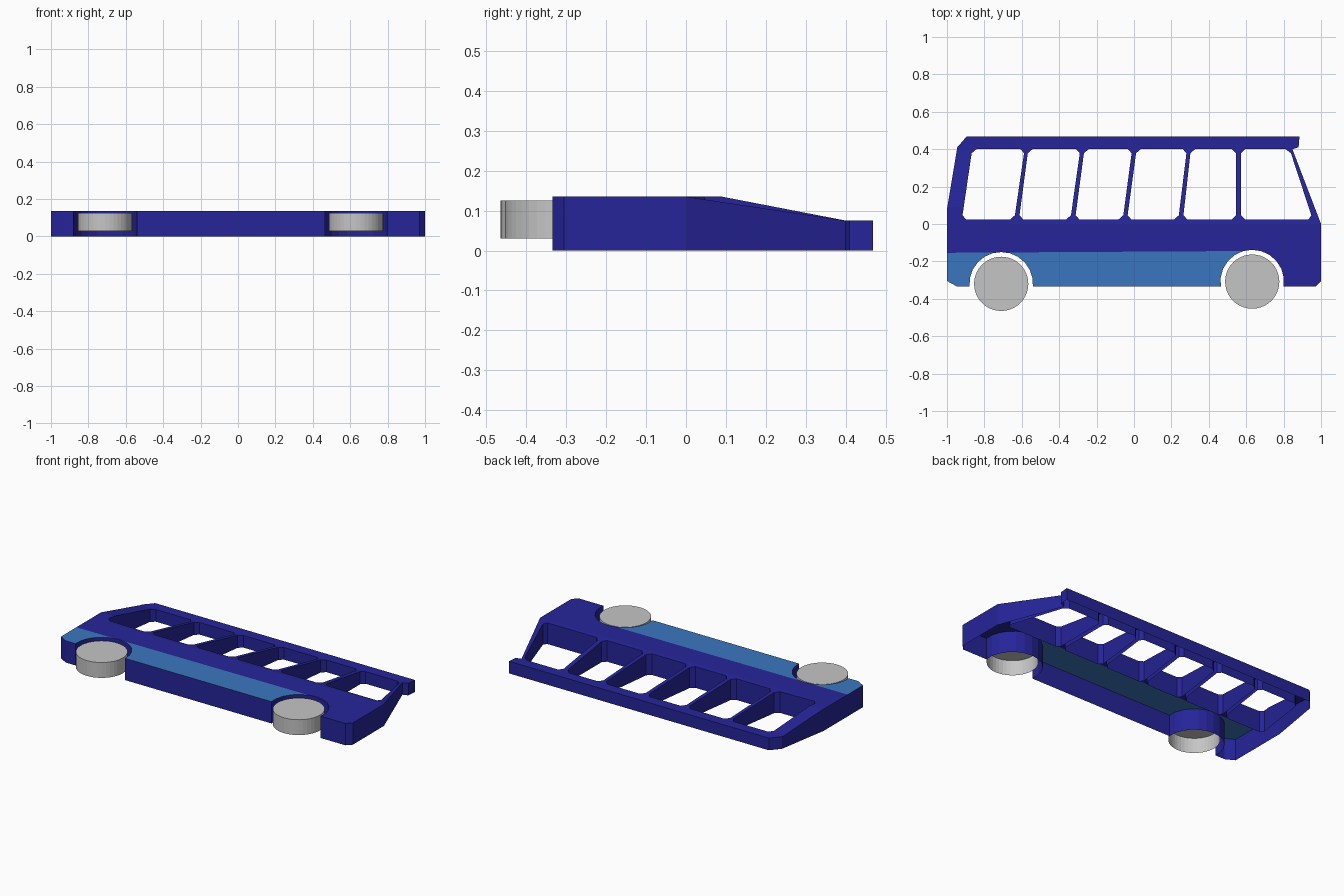
import bpy, bmesh, math
from mathutils import Vector

if "Cube" in bpy.data.objects:
    bpy.data.objects.remove(bpy.data.objects["Cube"])


def material(name, rgb):
    m = bpy.data.materials.new(name)
    m.diffuse_color = (*rgb, 1)
    m.use_nodes = True
    m.node_tree.nodes["Principled BSDF"].inputs["Base Color"].default_value = m.diffuse_color
    return m


NAVY = material("navy blue", (0.019, 0.018, 0.32))
LIGHT = material("light blue", (0.043, 0.18, 0.52))
GREY = material("wheel grey", (0.56, 0.56, 0.56))

FLOOR = -0.335
SILL, HEAD = 0.025, 0.40
WHEELS = [(-0.71, -0.32), (0.632, -0.308)]


def finish(bm, name, mats):
    """Face the shell outwards and store it as an object."""
    bmesh.ops.recalc_face_normals(bm, faces=bm.faces)
    bm.normal_update()
    if max(bm.faces, key=lambda f: abs(f.normal.z) * f.calc_area()).normal.z < 0:
        bmesh.ops.reverse_faces(bm, faces=bm.faces)
    me = bpy.data.meshes.new(name)
    bm.to_mesh(me)
    bm.free()
    for m in mats:
        me.materials.append(m)
    ob = bpy.data.objects.new(name, me)
    bpy.context.collection.objects.link(ob)
    return ob


def arch(cx, cy, r=0.17, n=12):
    """Wheel arch points, rear to front."""
    d = math.asin((cy - FLOOR) / r)
    out = []
    for i in range(n + 1):
        a = math.pi + d - (math.pi + 2 * d) * i / n
        out.append((cx + r * math.cos(a), cy + r * math.sin(a)))
    return out


def chamfer(points, c=0.022):
    """Clip every corner of a window."""
    out = []
    for i, p in enumerate(points):
        p = Vector(p)
        for q in (points[i - 1], points[(i + 1) % len(points)]):
            out.append(tuple(p + (Vector(q) - p).normalized() * c))
    return out


def height(x, y):
    """Relief height: flat body, leaning window band, low roof rail."""
    start = 0.09 if x < -0.8 else 0.0
    t = min(1, max(0, (y - start) / (HEAD - start)))
    return 0.135 - 0.06 * t


# Bus body outline and window openings
outline = [(-1, -0.305), (-0.945, FLOOR)]
outline += arch(*WHEELS[0]) + arch(*WHEELS[1])
outline += [(0.97, FLOOR), (1, -0.305), (1, 0), (0.847, 0.40), (0.88, 0.41),
            (0.885, 0.468), (-0.895, 0.468), (-0.945, 0.41), (-1, 0.08)]
# bottom left, bottom right, top right, top left
windows = [(-0.92, -0.64, -0.585, -0.865), (-0.615, -0.34, -0.287, -0.565),
           (-0.315, -0.06, -0.01, -0.265), (-0.037, 0.237, 0.283, 0.014),
           (0.262, 0.545, 0.545, 0.304), (0.573, 0.955, 0.832, 0.573)]
loops = [outline] + [chamfer([(a, SILL), (b, SILL), (c, HEAD), (d, HEAD)])
                     for a, b, c, d in windows]

bm = bmesh.new()
for pts in loops:
    vs = [bm.verts.new((x, y, 0)) for x, y in pts]
    for i in range(len(vs)):
        bm.edges.new((vs[i - 1], vs[i]))
bmesh.ops.triangle_fill(bm, use_beauty=True, edges=bm.edges[:], normal=(0, 0, 1))

# Cuts for the slope creases and the lower colour band
for y, tilt in ((-0.148, -0.006), (0.0, 0), (0.09, 0), (HEAD - 0.001, 0)):
    bmesh.ops.bisect_plane(bm, geom=bm.verts[:] + bm.edges[:] + bm.faces[:],
                           dist=1e-5, plane_co=(0, y, 0), plane_no=(tilt, 1, 0))
for v in bm.verts:
    v.co.z = height(v.co.x, v.co.y)

# Side walls and window walls, open underneath
rim = [e for e in bm.edges if e.is_boundary]
res = bmesh.ops.extrude_edge_only(bm, edges=rim)
for g in res["geom"]:
    if isinstance(g, bmesh.types.BMVert):
        g.co.z = 0
bm.normal_update()
for f in bm.faces:
    c = f.calc_center_median()
    band = abs(f.normal.z) > 0.5 and c.y < -0.148 + 0.006 * c.x and c.x < 0.63
    f.material_index = 1 if band else 0
finish(bm, "bus_body", [NAVY, LIGHT])

# Wheels: capped tubes, open underneath
for (cx, cy), name in zip(WHEELS, ("rear_wheel", "front_wheel")):
    bm = bmesh.new()
    bmesh.ops.create_circle(bm, cap_ends=True, radius=0.145, segments=40)
    for v in bm.verts:
        v.co += Vector((cx, cy, 0.125))
    res = bmesh.ops.extrude_edge_only(bm, edges=bm.edges[:])
    for g in res["geom"]:
        if isinstance(g, bmesh.types.BMVert):
            g.co.z = 0.03
    finish(bm, name, [GREY])
